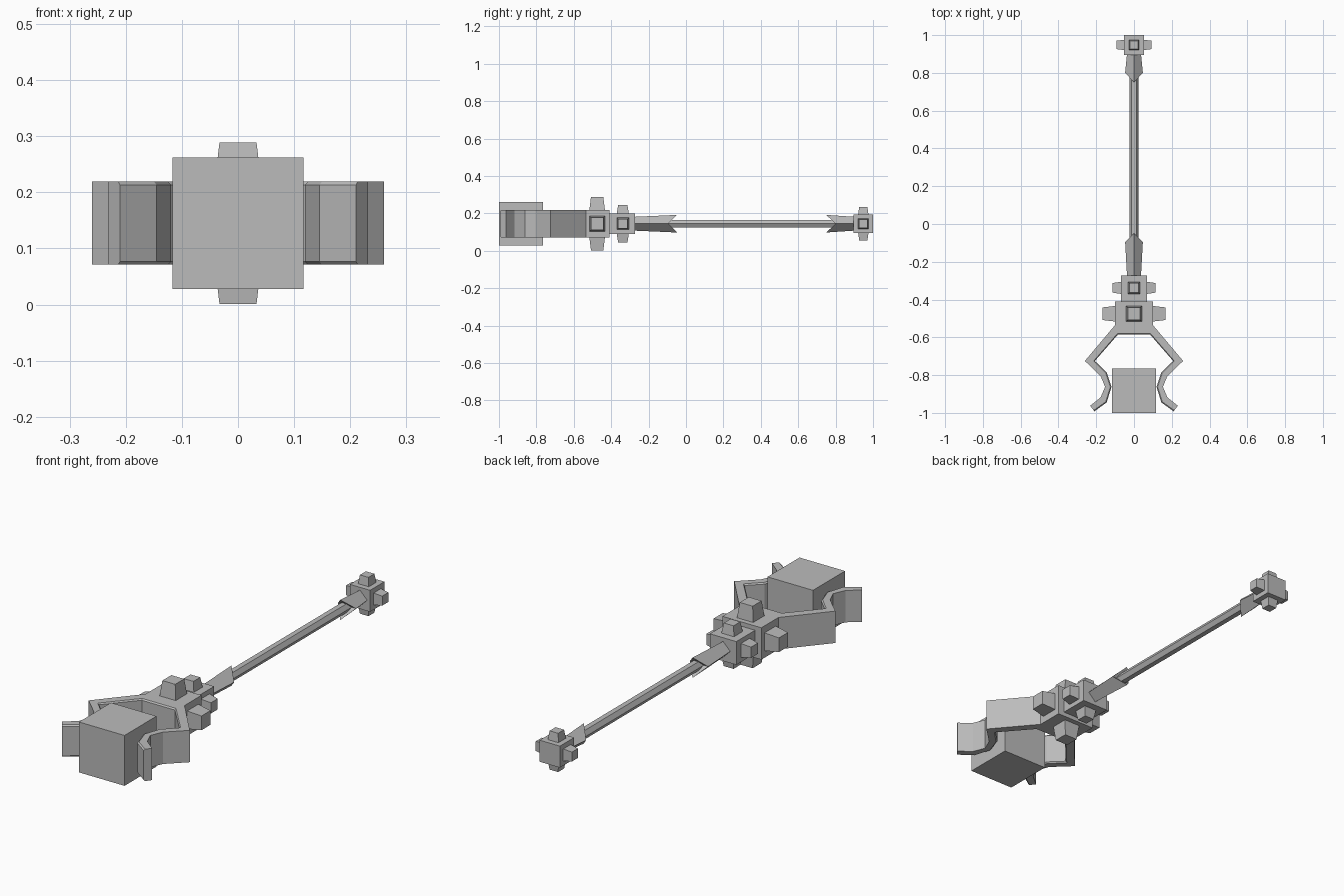
import bpy
import bmesh
from mathutils import Vector
from math import cos, sin, pi

cube = bpy.data.objects.get("Cube")
if cube:
    bpy.data.objects.remove(cube)

grey = bpy.data.materials.new("plain grey")
grey.use_nodes = True
GREY = (0.5, 0.5, 0.5, 1)
grey.diffuse_color = GREY
grey.node_tree.nodes["Principled BSDF"].inputs["Base Color"].default_value = GREY

MID = 0.145  # height of the long axis


def finish(name, bm):
    bmesh.ops.recalc_face_normals(bm, faces=bm.faces)
    mesh = bpy.data.meshes.new(name)
    bm.to_mesh(mesh)
    bm.free()
    mesh.materials.append(grey)
    ob = bpy.data.objects.new(name, mesh)
    bpy.context.collection.objects.link(ob)
    return ob


def loft(name, sections):
    """Skin matching closed sections and cap both ends."""
    bm = bmesh.new()
    rings = [[bm.verts.new(p) for p in s] for s in sections]
    for a, b in zip(rings, rings[1:]):
        for i in range(len(a)):
            j = (i + 1) % len(a)
            bm.faces.new((a[i], a[j], b[j], b[i]))
    bm.faces.new(rings[0])
    bm.faces.new(rings[-1])
    return finish(name, bm)


def box(name, half_x, y0, y1, half_z):
    def section(y):
        return [(sx * half_x, y, MID + sz * half_z)
                for sx, sz in ((-1, -1), (1, -1), (1, 1), (-1, 1))]
    return loft(name, [section(y0), section(y1)])


def stud(name, y, direction, start, end, base, tip):
    """Tapered square peg pointing away from the long axis."""
    d = Vector(direction)
    side = Vector((0, 1, 0))
    up = d.cross(side)
    centre = Vector((0, y, MID))

    def section(dist, r):
        return [centre + d * dist + side * a * r + up * b * r
                for a, b in ((-1, -1), (1, -1), (1, 1), (-1, 1))]
    loft(name, [section(start, base), section(end, tip)])


def studded_block(name, half_x, half_z, y0, y1, stud_y, reach_x, reach_z, base, tip):
    box(name, half_x, y0, y1, half_z)
    for label, d, start, end in (
            ("left", (1, 0, 0), half_x, reach_x), ("right", (-1, 0, 0), half_x, reach_x),
            ("top", (0, 0, 1), half_z, reach_z), ("bottom", (0, 0, -1), half_z, reach_z)):
        stud(f"{name}_{label}_stud", stud_y, d, start - 0.005, end, base, tip)


def collar(name, y_block, y_notch, y_tip):
    """Flared diamond sleeve whose upper and lower ridges run to points."""
    bm = bmesh.new()
    r0, r1 = 0.037, 0.047
    dirs = ((1, 0), (0, 1), (-1, 0), (0, -1))
    a = [bm.verts.new((x * r0, y_block, MID + z * r0)) for x, z in dirs]
    b = [bm.verts.new((x * r1, y_tip if z else y_notch, MID + z * r1)) for x, z in dirs]
    for i in range(4):
        j = (i + 1) % 4
        bm.faces.new((a[i], a[j], b[j], b[i]))
    bm.faces.new(a)
    bm.faces.new((b[0], b[1], b[2]))
    bm.faces.new((b[2], b[3], b[0]))
    finish(name, bm)


# Hammer head held between the jaws
box("head", 0.117, -1.0, -0.765, 0.117)

# Jaws: one strip, its inner edges chamfered; pairs are inner and outer points
half = [((0.21, -0.992), (0.232, -0.962)), ((0.145, -0.945), (0.177, -0.918)),
        ((0.119, -0.862), (0.153, -0.862)), ((0.145, -0.785), (0.177, -0.805)),
        ((0.207, -0.725), (0.26, -0.725)), ((0.085, -0.585), (0.1, -0.535))]
pairs = half + [((-i[0], i[1]), (-o[0], o[1])) for i, o in reversed(half)]
JAW, CHAMFER = 0.074, 0.006
sections = []
for inner, outer in pairs:
    i, o = Vector(inner), Vector(outer)
    e = i + (o - i).normalized() * CHAMFER
    sections.append([(p.x, p.y, MID + z) for p, z in (
        (o, -JAW), (e, -JAW), (i, CHAMFER - JAW),
        (i, JAW - CHAMFER), (e, JAW), (o, JAW))])
loft("jaws", sections)

# Studded blocks along the axis
studded_block("jaw_block", 0.1, JAW, -0.54, -0.41, -0.475, 0.168, 0.144, 0.042, 0.033)
studded_block("neck_block", 0.068, 0.054, -0.41, -0.272, -0.338, 0.115, 0.1, 0.033, 0.025)
studded_block("pommel_block", 0.052, 0.05, 0.895, 1.0, 0.948, 0.093, 0.09, 0.028, 0.022)

# Hexagonal handle with a sleeve at each end
loft("handle", [[(0.024 * cos(k * pi / 3), y, MID + 0.024 * sin(k * pi / 3))
                 for k in range(6)] for y in (-0.28, 0.9)])
collar("front_collar", -0.275, -0.095, -0.048)
collar("rear_collar", 0.9, 0.8, 0.75)
